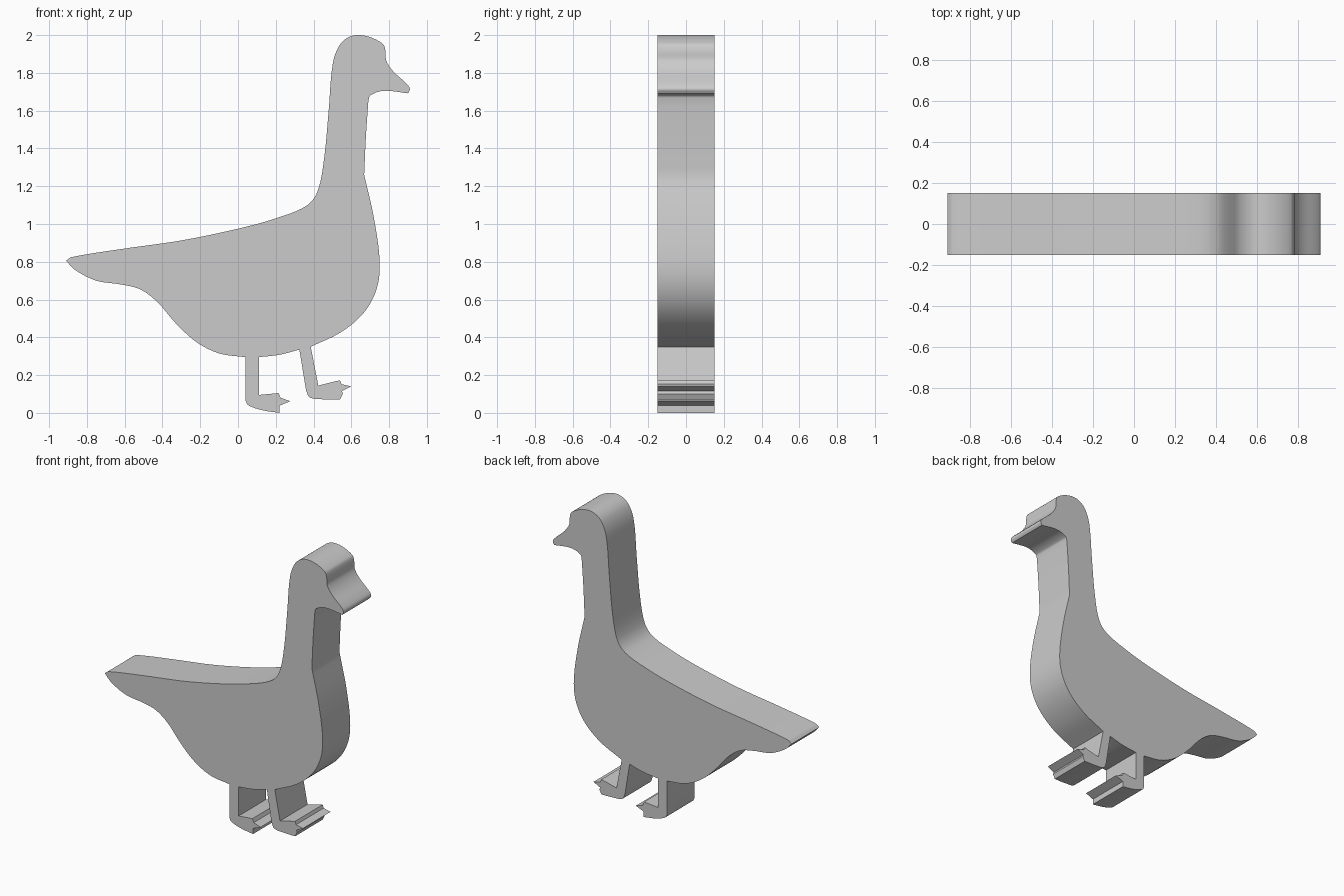
import bpy, bmesh, math
from mathutils import Vector
from mathutils.geometry import interpolate_bezier

if "Cube" in bpy.data.objects:
    bpy.data.objects.remove(bpy.data.objects["Cube"])

HALF_THICK = 0.15

# Outline runs (x, z), clockwise from the tail tip; each run is smooth, corners lie between runs
back_neck_head = [(-.91, .805), (-.88, .825), (-.6, .87), (-.3, .913), (0, .975), (.2, 1.03),
                  (.36, 1.095), (.42, 1.17), (.455, 1.34), (.48, 1.6), (.502, 1.85),
                  (.54, 1.95), (.60, 1.995), (.68, 1.995), (.765, 1.955), (.78, 1.92),
                  (.785, 1.865), (.82, 1.81), (.89, 1.745), (.91, 1.715), (.90, 1.692)]
beak_underside = [(.90, 1.692), (.77, 1.705), (.70, 1.68), (.69, 1.65)]
throat = [(.69, 1.65), (.677, 1.46), (.668, 1.26)]
breast = [(.668, 1.26), (.72, 1.03), (.75, .80), (.735, .66), (.67, .535), (.55, .43), (.385, .35)]
front_foot = [(.425, .145), (.54, .173), (.548, .152), (.60, .14), (.55, .115), (.555, .10),
              (.54, .07)]
front_heel = [(.54, .07), (.45, .072), (.38, .082), (.36, .12)]
belly = [(.325, .335), (.22, .308), (.11, .295)]
rear_foot = [(.11, .095), (.215, .105), (.225, .08), (.277, .062), (.22, .038), (.22, .0)]
rear_heel = [(.22, .0), (.13, .014), (.055, .04), (.04, .065)]
rump = [(.04, .295), (-.10, .315), (-.22, .375), (-.33, .475), (-.43, .59), (-.52, .655),
        (-.62, .68), (-.75, .70), (-.86, .755), (-.91, .805)]


def smooth(run, steps=6):
    """Round a run of points with chord-scaled Bezier handles."""
    p = [Vector((x, -HALF_THICK, z)) for x, z in run]
    last = len(p) - 1
    tangent = [(p[min(i + 1, last)] - p[max(i - 1, 0)]).normalized() for i in range(last + 1)]
    out = []
    for i in range(last):
        h = (p[i + 1] - p[i]).length / 3
        out += interpolate_bezier(p[i], p[i] + tangent[i] * h,
                                  p[i + 1] - tangent[i + 1] * h, p[i + 1], steps + 1)[:-1]
    return out + [p[-1]]


def straight(run):
    return [Vector((x, -HALF_THICK, z)) for x, z in run]


outline = []
for part in (smooth(back_neck_head), smooth(beak_underside), smooth(throat), smooth(breast),
             straight(front_foot), smooth(front_heel), smooth(belly),
             straight(rear_foot), smooth(rear_heel), smooth(rump)):
    for point in part:
        if not outline or (point - outline[-1]).length > 1e-4:
            outline.append(point)
outline.pop()  # tail tip closes the loop

# Flat bird silhouette, extruded through its thickness
bm = bmesh.new()
face = bm.faces.new([bm.verts.new(p) for p in outline])
result = bmesh.ops.extrude_face_region(bm, geom=[face], use_keep_orig=True)
moved = [v for v in result["geom"] if isinstance(v, bmesh.types.BMVert)]
bmesh.ops.translate(bm, verts=moved, vec=(0, 2 * HALF_THICK, 0))
bmesh.ops.recalc_face_normals(bm, faces=bm.faces)
mesh = bpy.data.meshes.new("goose_silhouette")
bm.to_mesh(mesh)
bm.free()

goose = bpy.data.objects.new("goose_silhouette", mesh)
bpy.context.collection.objects.link(goose)
bpy.context.view_layer.objects.active = goose
goose.select_set(True)
bpy.ops.object.shade_smooth_by_angle(angle=math.radians(30))
